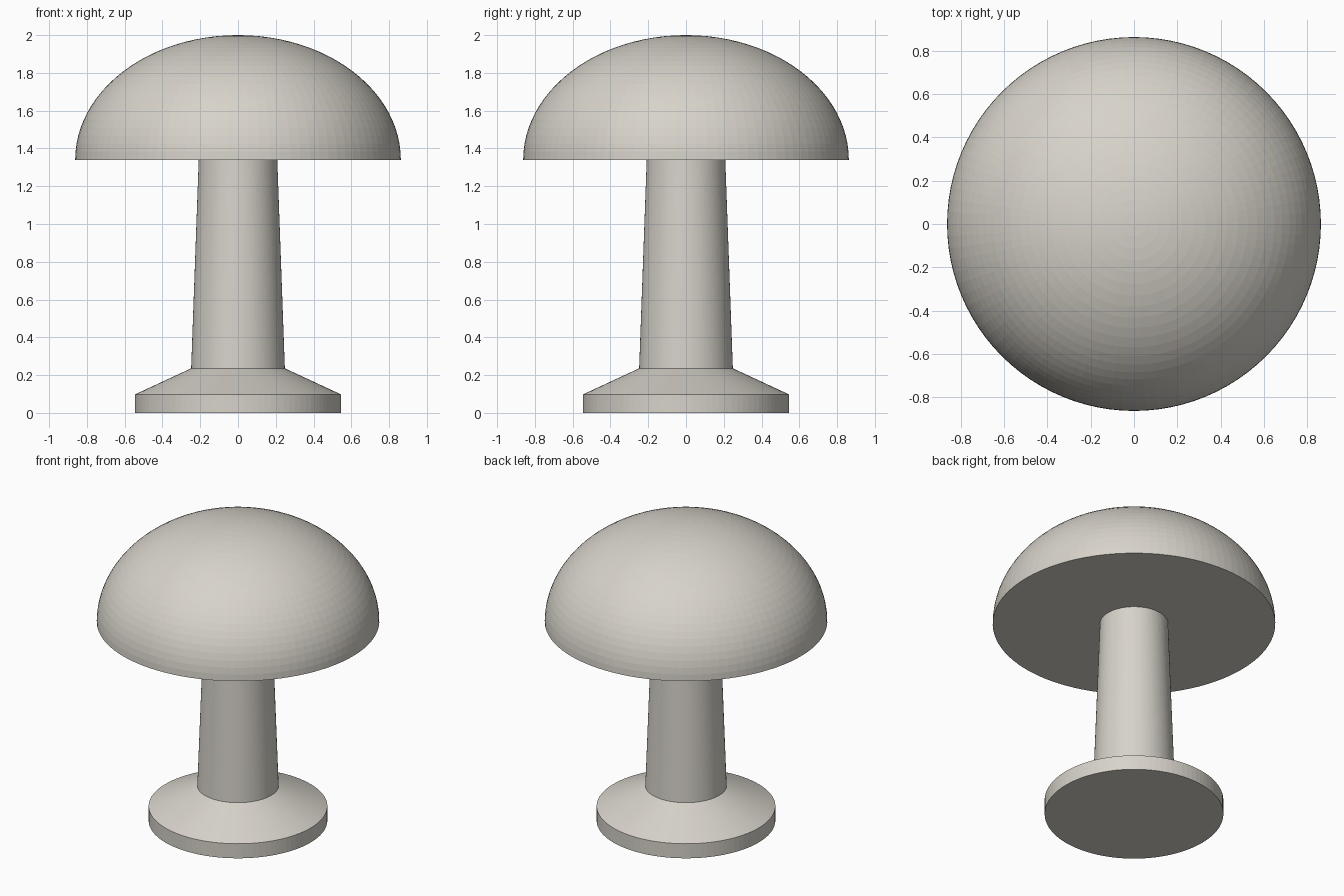
import bpy
import bmesh
from math import cos, sin, pi

SEGMENTS = 96

cube = bpy.data.objects.get("Cube")
if cube:
    bpy.data.objects.remove(cube, do_unlink=True)

# Single warm grey material
stone = bpy.data.materials.new("warm_grey")
stone.use_nodes = True
colour = (0.68, 0.65, 0.59, 1)
stone.diffuse_color = colour
stone.node_tree.nodes["Principled BSDF"].inputs["Base Color"].default_value = colour


def lathe(name, profile):
    """Spin a (radius, height) profile around z; zero radius makes a pole."""
    bm = bmesh.new()
    verts = [bm.verts.new((r, 0, z)) for r, z in profile]
    edges = [bm.edges.new(pair) for pair in zip(verts, verts[1:])]
    bmesh.ops.spin(bm, geom=verts + edges, cent=(0, 0, 0), axis=(0, 0, 1),
                   angle=2 * pi, steps=SEGMENTS, use_merge=True)
    bmesh.ops.remove_doubles(bm, verts=bm.verts, dist=1e-5)
    # Close the flat ends
    rims = [e for e in bm.edges if e.is_boundary]
    if rims:
        bmesh.ops.holes_fill(bm, edges=rims, sides=0)
    bmesh.ops.recalc_face_normals(bm, faces=bm.faces)
    mesh = bpy.data.meshes.new(name)
    bm.to_mesh(mesh)
    bm.free()
    mesh.materials.append(stone)
    obj = bpy.data.objects.new(name, mesh)
    bpy.context.collection.objects.link(obj)
    return obj


# Round foot with a sloping shoulder
lathe("base", [(0.545, 0), (0.545, 0.098), (0.248, 0.236)])

# Tapered column
lathe("stem", [(0.248, 0.236), (0.208, 1.34)])

# Half-ellipsoid cap with a flat underside
RINGS = 24
CAP_RADIUS, CAP_BOTTOM, CAP_HEIGHT = 0.862, 1.34, 0.66
angles = [i / RINGS * pi / 2 for i in range(RINGS)]
dome = [(CAP_RADIUS * cos(a), CAP_BOTTOM + CAP_HEIGHT * sin(a)) for a in angles]
lathe("cap", dome + [(0, CAP_BOTTOM + CAP_HEIGHT)])
